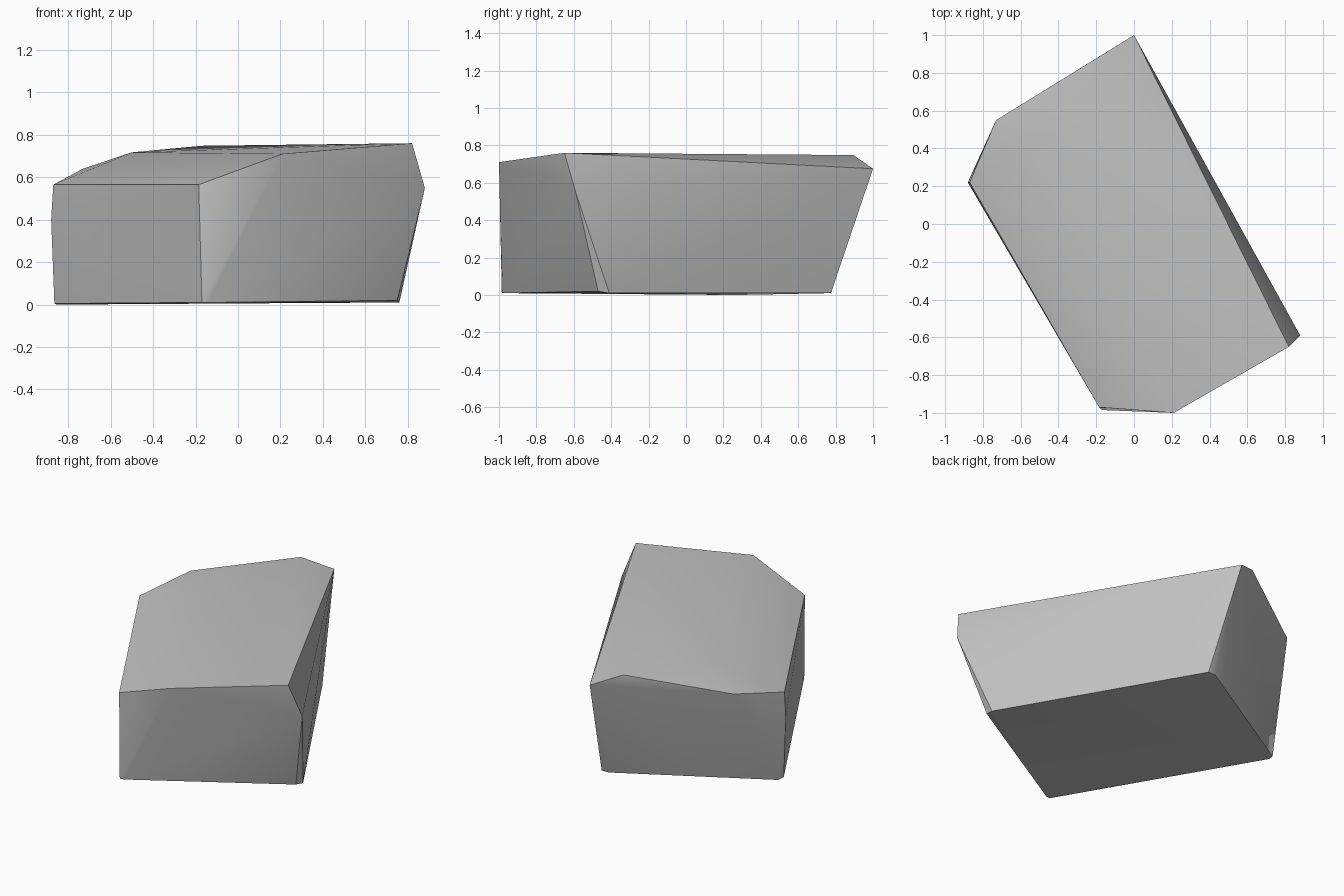
import bpy, bmesh, math

cube = bpy.data.objects.get("Cube")
if cube:
    bpy.data.objects.remove(cube, do_unlink=True)

# Stone colour
stone = bpy.data.materials.new("stone_grey")
stone.use_nodes = True
grey = (0.54, 0.54, 0.54, 1)
stone.diffuse_color = grey
stone.node_tree.nodes["Principled BSDF"].inputs["Base Color"].default_value = grey

# Corners of the stone block: chipped base, bulging sides, tilted top
base = [(-0.17, -0.985, 0.01), (-0.14, -0.98, 0.01), (0.75, -0.47, 0.02),
        (0.76, -0.41, 0.01), (0.07, 0.775, 0.01), (0.02, 0.775, 0.01),
        (-0.855, 0.265, 0.0), (-0.865, 0.22, 0.005)]
sides = [(0.88, -0.59, 0.55), (-0.88, 0.22, 0.40)]
top = [(-0.185, -0.97, 0.565), (0.21, -1.0, 0.71), (0.82, -0.65, 0.76),
       (0.0, 1.0, 0.675), (-0.17, 0.895, 0.748), (-0.50, 0.40, 0.717),
       (-0.73, 0.55, 0.64), (-0.87, 0.22, 0.565)]

# Wrap the corners in a faceted hull
bm = bmesh.new()
for corner in base + sides + top:
    bm.verts.new(corner)
hull = bmesh.ops.convex_hull(bm, input=bm.verts)
loose = {v for v in hull["geom_interior"] + hull["geom_unused"]
         if isinstance(v, bmesh.types.BMVert)}
bmesh.ops.delete(bm, geom=list(loose), context="VERTS")
bmesh.ops.recalc_face_normals(bm, faces=bm.faces)
mesh = bpy.data.meshes.new("stone_block")
bm.to_mesh(mesh)
bm.free()
mesh.materials.append(stone)

block = bpy.data.objects.new("stone_block", mesh)
bpy.context.collection.objects.link(block)
bpy.ops.object.select_all(action="DESELECT")
block.select_set(True)
bpy.context.view_layer.objects.active = block
bpy.ops.object.shade_smooth_by_angle(angle=math.radians(40))
